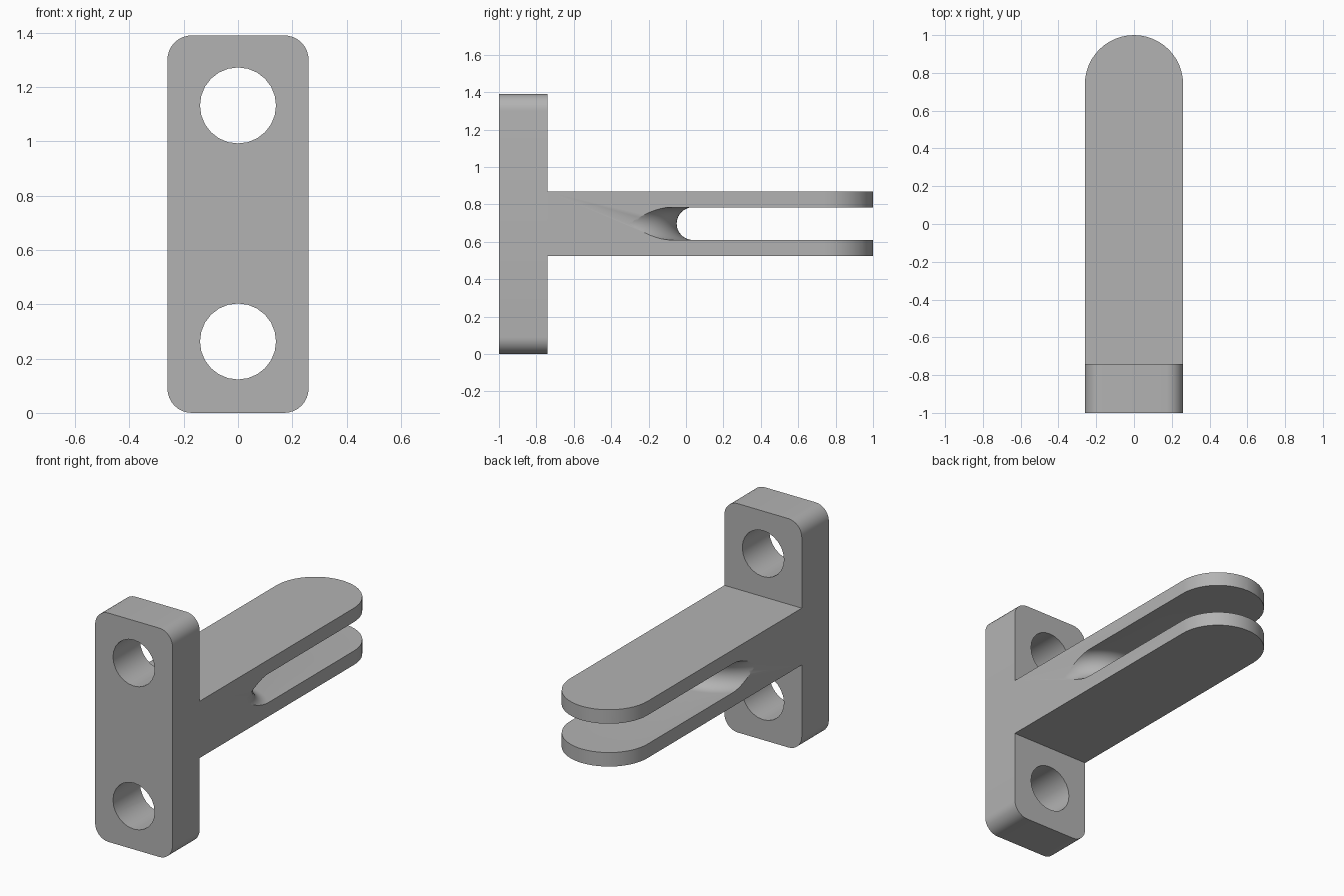
import bpy, bmesh
from math import sin, cos, pi, radians
from mathutils import Vector

if "Cube" in bpy.data.objects:
    bpy.data.objects.remove(bpy.data.objects["Cube"])

HALF = 0.26            # half width of plate and arm
PLATE_BACK = -0.74
HEIGHT = 1.39
MID = 0.6975           # height of the slot centre
SLOT_R = 0.0875

grey = bpy.data.materials.new("plain grey")
grey.use_nodes = True
grey.diffuse_color = (0.45, 0.45, 0.45, 1)
grey.node_tree.nodes["Principled BSDF"].inputs["Base Color"].default_value = grey.diffuse_color


def arc(cx, cy, r, start, end, n):
    angles = [radians(start + (end - start) * i / n) for i in range(n + 1)]
    return [(cx + r * cos(a), cy + r * sin(a)) for a in angles]


def loft(name, rings):
    """Solid through a list of closed rings, capped at both ends."""
    bm = bmesh.new()
    loops = [[bm.verts.new(p) for p in ring] for ring in rings]
    for a, b in zip(loops, loops[1:]):
        for i in range(len(a)):
            bm.faces.new((a[i - 1], a[i], b[i], b[i - 1]))
    bm.faces.new(loops[0])
    bm.faces.new(loops[-1])
    bmesh.ops.recalc_face_normals(bm, faces=bm.faces)
    mesh = bpy.data.meshes.new(name)
    bm.to_mesh(mesh)
    bm.free()
    mesh.materials.append(grey)
    obj = bpy.data.objects.new(name, mesh)
    bpy.context.collection.objects.link(obj)
    return obj


def activate(obj):
    bpy.ops.object.select_all(action='DESELECT')
    obj.select_set(True)
    bpy.context.view_layer.objects.active = obj


def cut(obj, cutter):
    activate(obj)
    mod = obj.modifiers.new("cut", 'BOOLEAN')
    mod.operation = 'DIFFERENCE'
    mod.solver = 'EXACT'
    mod.object = cutter
    bpy.ops.object.modifier_apply(modifier=mod.name)
    bpy.data.objects.remove(cutter)


# Mounting plate with rounded corners
corner = 0.09
cx, low, high = HALF - corner, corner, HEIGHT - corner
outline = (arc(cx, low, corner, -90, 0, 8) + arc(cx, high, corner, 0, 90, 8)
           + arc(-cx, high, corner, 90, 180, 8) + arc(-cx, low, corner, 180, 270, 8))
plate = loft("mounting_plate", [[(x, y, z) for x, z in outline] for y in (-1, PLATE_BACK)])

# Two bolt holes
for z in (0.263, HEIGHT - 0.258):
    circle = arc(0, z, 0.14, 0, 360, 24)[:-1]
    cut(plate, loft("hole_cutter", [[(x, y, h) for x, h in circle] for y in (-1.2, -0.5)]))

# Arm with a round tip
outline = [(-HALF, PLATE_BACK), (HALF, PLATE_BACK)] + arc(0, 1 - HALF, HALF, 0, 180, 24)
arm = loft("forked_arm", [[(x, y, z) for x, y in outline] for z in (0.525, 0.87)])

# Slot between the prongs: round-bottomed profile swept about a vertical axis
axis_y = -0.31
profile = arc(HALF + SLOT_R, MID, SLOT_R, 90, 270, 16) + [(2, MID - SLOT_R), (2, MID + SLOT_R)]
steps = 48
rings = [[Vector((r * cos(pi * i / steps), axis_y + r * sin(pi * i / steps), z))
          for r, z in profile] for i in range(steps + 1)]
cut(arm, loft("slot_cutter", rings))

for part in (plate, arm):
    activate(part)
    bpy.ops.object.shade_smooth_by_angle(angle=radians(30))
